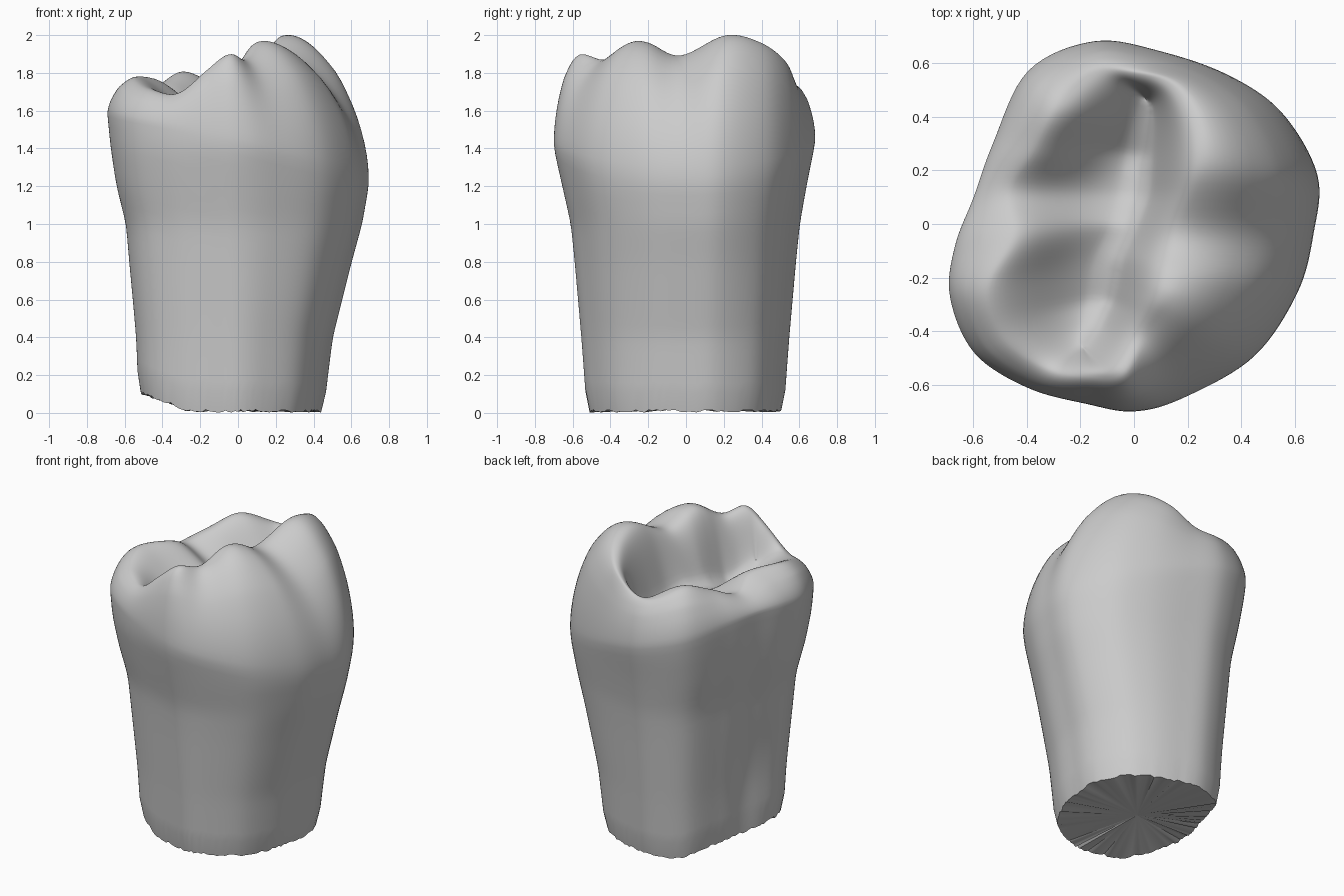
import bpy, bmesh, math, random
from mathutils import Vector

random.seed(4)
if "Cube" in bpy.data.objects:
    bpy.data.objects.remove(bpy.data.objects["Cube"], do_unlink=True)

SEGMENTS = 144

# Widest outline (x, y) paired with the cusp crest (x, y, z), around the crown
RIM = [
    (.67, -.04, .21, -.03, 1.89), (.685, .20, .28, .21, 2.0),
    (.55, .45, .25, .40, 1.96), (.35, .59, .15, .53, 1.86),
    (.10, .67, .00, .57, 1.75), (-.15, .70, -.15, .57, 1.74),
    (-.40, .58, -.29, .43, 1.81), (-.53, .30, -.37, .27, 1.75),
    (-.60, .10, -.46, .12, 1.69), (-.67, -.08, -.44, -.04, 1.765),
    (-.69, -.27, -.54, -.24, 1.78), (-.60, -.48, -.48, -.43, 1.72),
    (-.40, -.61, -.32, -.54, 1.69), (-.18, -.67, -.17, -.57, 1.81),
    (0, -.70, -.04, -.56, 1.9), (.20, -.65, .04, -.43, 1.87),
    (.45, -.51, .13, -.30, 1.96), (.61, -.27, .17, -.20, 1.96)]

# Central groove of the chewing surface: y, x, z
GROOVE = [(.44, .06, 1.58), (.25, .03, 1.47), (.1, .02, 1.49), (0, -.02, 1.55),
          (-.12, -.08, 1.53), (-.28, -.11, 1.49), (-.37, -.15, 1.54),
          (-.44, -.2, 1.6)]

# Height with half extents toward +x, -x, +y, -y
EXTENTS = [(0, .45, .52, .51, .52), (.4, .5, .54, .54, .55),
           (.8, .6, .575, .575, .585), (1, .655, .59, .595, .605),
           (1.2, .69, .64, .63, .65), (1.4, .69, .67, .67, .695),
           (1.6, .69, .69, .7, .7)]


def lookup(table, key):
    """Linear interpolation in a table sorted by its first column."""
    rows = sorted(table)
    key = min(max(key, rows[0][0]), rows[-1][0])
    for low, high in zip(rows, rows[1:]):
        if key <= high[0]:
            f = (key - low[0]) / (high[0] - low[0])
            return [a + (b - a) * f for a, b in zip(low[1:], high[1:])]


def rim_at(u):
    """Closed smooth spline through the rim rows."""
    n = len(RIM)
    i, t = int(u), u - int(u)
    rows = [RIM[(i + k) % n] for k in (-1, 0, 1, 2)]
    return [b + t * ((c - a) + t * ((2 * a - 5 * b + 4 * c - d)
            + t * (3 * b - a - 3 * c + d))) / 2 for a, b, c, d in zip(*rows)]


def wall_point(ox, oy, z):
    """Fit the outline to the extents at this height."""
    right, left, back, front = lookup(EXTENTS, z)
    return Vector((ox * (right if ox > 0 else left) / .69,
                   oy * (back if oy > 0 else front) / .695, z))


def column(u):
    """One strip from the broken root edge, over a crest, into the groove."""
    ox, oy, cx, cy, cz = rim_at(u)
    side = ox / math.hypot(ox, oy)
    crest = Vector((cx, cy, cz))
    widest = 1.42 - .17 * side
    # Chipped lower edge
    bottom = .01 + random.uniform(-.008, .008) + max(0, -ox - .35) * .28
    points = [wall_point(ox * .975, oy * .975, bottom)]
    for k in range(1, 25):
        z = .05 + bottom + (widest - .05 - bottom) * k / 24
        p = wall_point(ox, oy, z)
        # Shallow hollow down the root
        if ox < 0:
            p.x += .03 * math.exp(-(oy / .16) ** 2 - ((z - .5) / .35) ** 2)
        points.append(p)
    # Rounded outer face of the cusps
    edge = points[-1]
    for k in range(1, 17):
        a = math.pi / 2 * k / 16
        p = crest + (edge - crest) * max(0, math.cos(a)) ** 1.2
        p.z = edge.z + (crest.z - edge.z) * math.sin(a) ** 1.15
        points.append(p)
    # Inner slope, steepest beside the groove under the tall cusps
    gx, gz = lookup(GROOVE, cy * .78)
    valley = Vector((gx, cy * .78, gz))
    for k in range(1, 21):
        s = .9 * k / 20
        p = crest.lerp(valley, s)
        drop = (1 - math.cos(math.pi * s ** (1.25 + .45 * side))) / 2
        p.z = crest.z + (valley.z - crest.z) * drop
        points.append(p)
    return points


# Loft the strips into a closed body
bm = bmesh.new()
columns = [[bm.verts.new(p) for p in column(len(RIM) * i / SEGMENTS)]
           for i in range(SEGMENTS)]
for a, b in zip(columns, columns[1:] + columns[:1]):
    for k in range(len(a) - 1):
        bm.faces.new((a[k], b[k], b[k + 1], a[k + 1]))
floor = bm.faces.new([c[-1] for c in columns])
base = bm.faces.new([c[0] for c in reversed(columns)])
bmesh.ops.triangulate(bm, faces=[floor])
bmesh.ops.poke(bm, faces=[base])


def soften(verts, rounds):
    for _ in range(rounds):
        bmesh.ops.smooth_vert(bm, verts=verts, factor=.4,
                              use_axis_x=True, use_axis_y=True, use_axis_z=True)


# Soften the wall, then the chewing surface
soften([v for c in columns for v in c[3:32]], 2)
soften([v for c in columns for v in c[34:]], 4)
bmesh.ops.recalc_face_normals(bm, faces=bm.faces)
mesh = bpy.data.meshes.new("molar_tooth")
bm.to_mesh(mesh)
bm.free()

tooth = bpy.data.objects.new("molar_tooth", mesh)
bpy.context.collection.objects.link(tooth)

grey = bpy.data.materials.new("plain_grey")
grey.use_nodes = True
color = (.6, .6, .6, 1)
grey.diffuse_color = color
grey.node_tree.nodes["Principled BSDF"].inputs["Base Color"].default_value = color
mesh.materials.append(grey)

bpy.context.view_layer.objects.active = tooth
tooth.select_set(True)
bpy.ops.object.shade_smooth_by_angle(angle=math.radians(50))
